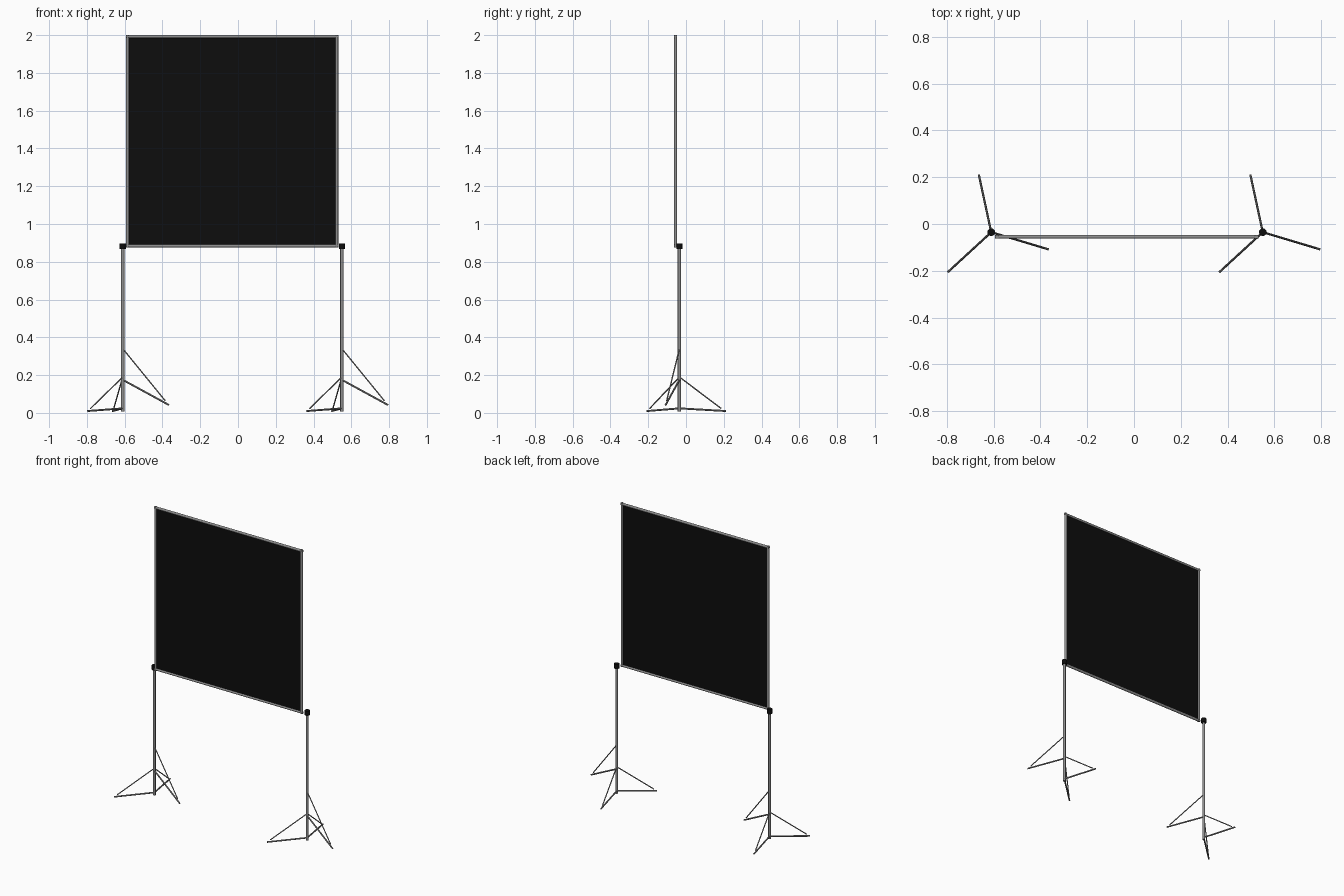
import bpy
from mathutils import Vector

cube = bpy.data.objects.get("Cube")
if cube:
    bpy.data.objects.remove(cube, do_unlink=True)


def material(name, value, metallic=0.0):
    mat = bpy.data.materials.new(name)
    colour = (value, value, value, 1)
    mat.diffuse_color = colour
    mat.use_nodes = True
    bsdf = mat.node_tree.nodes["Principled BSDF"]
    bsdf.inputs["Base Color"].default_value = colour
    bsdf.inputs["Roughness"].default_value = 0.6
    return mat


grey = material("grey metal", 0.27)
black = material("black", 0.004)


def tube(name, start, end, radius, mat=grey, sides=16):
    """Round bar between two points."""
    a, b = Vector(start), Vector(end)
    bpy.ops.mesh.primitive_cylinder_add(
        vertices=sides, radius=radius, depth=(b - a).length, location=(a + b) / 2)
    ob = bpy.context.object
    ob.name = name
    ob.rotation_euler = (b - a).to_track_quat('Z', 'Y').to_euler()
    ob.data.materials.append(mat)
    bpy.ops.object.shade_smooth_by_angle()
    return ob


# Screen: four frame tubes around a thin panel
LEFT, RIGHT, LOW, HIGH = 0.523, -0.585, 0.884, 1.992
FRAME_Y, R = -0.055, 0.008
for name, z in (("frame_bottom", LOW), ("frame_top", HIGH)):
    tube(name, (RIGHT - R, FRAME_Y, z), (LEFT + R, FRAME_Y, z), R)
for name, x in (("frame_right", RIGHT), ("frame_left", LEFT)):
    tube(name, (x, FRAME_Y, LOW - R), (x, FRAME_Y, HIGH + R), R)

bpy.ops.mesh.primitive_cube_add(
    size=1, location=((LEFT + RIGHT) / 2, FRAME_Y, (LOW + HIGH) / 2))
panel = bpy.context.object
panel.name = "screen_panel"
panel.scale = (LEFT - RIGHT, 0.004, HIGH - LOW)
panel.data.materials.append(black)

# Tripod legs: foot offset, foot height, leg height on pole,
# brace height on pole, share of the leg where the brace lands
POLE_Y = -0.035
LEGS = {
    "inner": ((0.244, -0.073), 0.042, 0.175, 0.34, 0.92),
    "front": ((-0.186, -0.171), 0.01, 0.024, 0.19, 0.92),
    "back": ((-0.053, 0.246), 0.01, 0.024, 0.19, 0.9),
}


def stand(side, x):
    tube(side + "_pole", (x, POLE_Y, 0.008), (x, POLE_Y, 0.885), 0.009)
    tube(side + "_knob", (x, POLE_Y, 0.867), (x, POLE_Y, 0.898), 0.0165, black, 20)
    for name, (foot, foot_z, leg_z, brace_z, share) in LEGS.items():
        root = Vector((x, POLE_Y, leg_z))
        end = Vector((x + foot[0], POLE_Y + foot[1], foot_z))
        tube(f"{side}_{name}_leg", root, end, 0.005, sides=10)
        land = root.lerp(end, share) + Vector((0, 0, 0.012))
        tube(f"{side}_{name}_brace", (x, POLE_Y, brace_z), land, 0.0035, sides=10)


stand("right", -0.61)
stand("left", 0.55)
